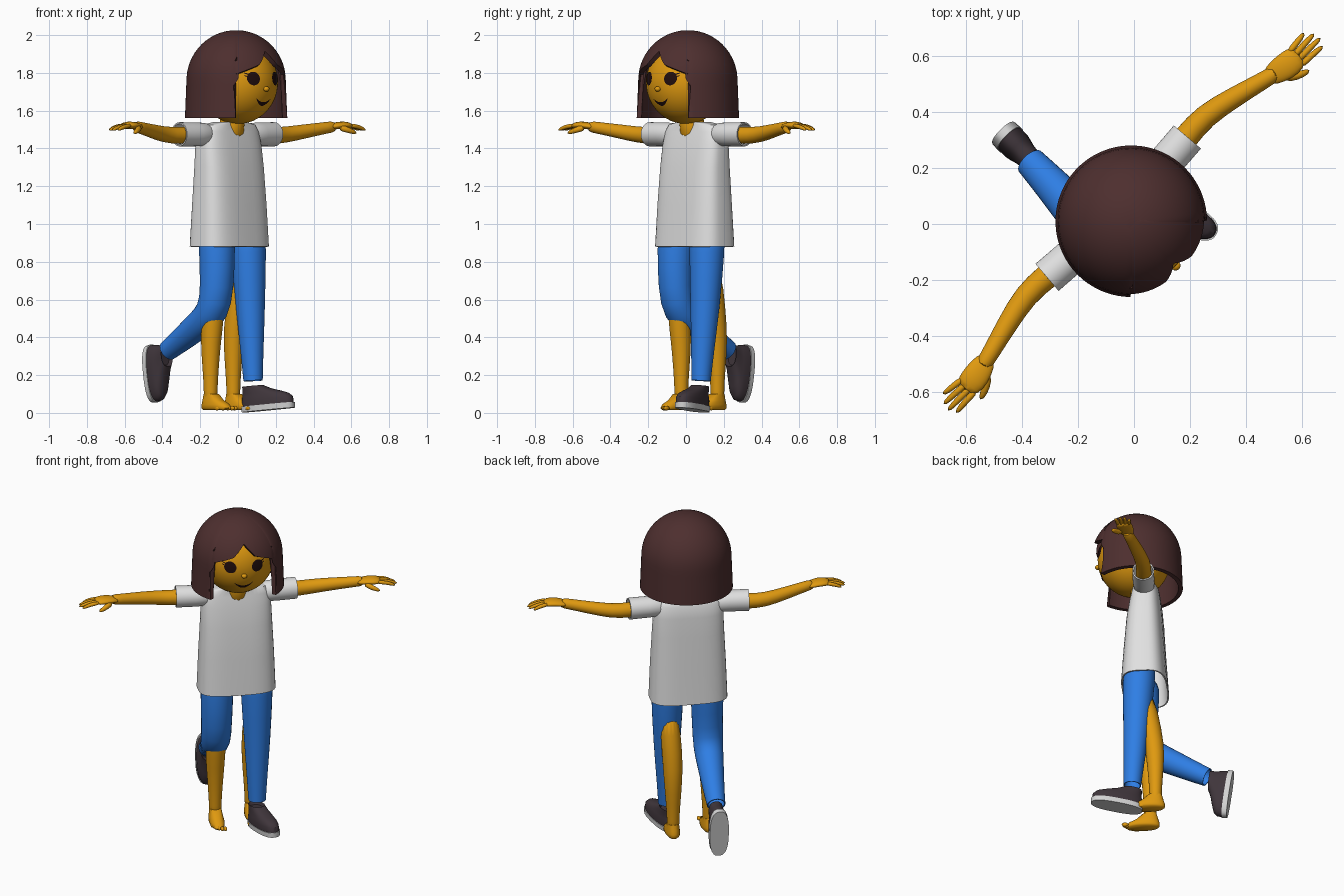
import bpy, bmesh
from math import sin, cos, pi, radians, sqrt, copysign
from mathutils import Matrix, Vector

cube = bpy.data.objects.get("Cube")
if cube:
    bpy.data.objects.remove(cube, do_unlink=True)

# The figure is built facing -y, then turned as a whole
TURN = Matrix.Rotation(radians(45), 4, 'Z')


def material(name, rgb):
    m = bpy.data.materials.new(name)
    m.use_nodes = True
    m.diffuse_color = (*rgb, 1)
    m.node_tree.nodes["Principled BSDF"].inputs["Base Color"].default_value = (*rgb, 1)
    return m


SKIN = material("golden skin", (0.74, 0.32, 0.005))
HAIR = material("dark brown hair", (0.075, 0.028, 0.028))
SHIRT = material("white shirt", (0.75, 0.75, 0.75))
JEANS = material("blue denim", (0.028, 0.21, 0.78))
SHOE = material("charcoal shoe", (0.05, 0.036, 0.044))
SOLE = material("pale sole", (0.66, 0.66, 0.66))
DARK = material("dark features", (0.014, 0.004, 0.004))


def finish(name, bm, mat, subdiv=0, thick=0, matrix=Matrix(), angle=40):
    bmesh.ops.recalc_face_normals(bm, faces=bm.faces)
    me = bpy.data.meshes.new(name)
    bm.to_mesh(me)
    bm.free()
    me.materials.append(mat)
    ob = bpy.data.objects.new(name, me)
    bpy.context.collection.objects.link(ob)
    ob.matrix_world = TURN @ matrix
    bpy.ops.object.select_all(action='DESELECT')
    bpy.context.view_layer.objects.active = ob
    ob.select_set(True)
    if subdiv:
        ob.modifiers.new("smooth", 'SUBSURF').levels = subdiv
        bpy.ops.object.modifier_apply(modifier="smooth")
    if thick:
        sol = ob.modifiers.new("thickness", 'SOLIDIFY')
        sol.thickness, sol.offset = thick, -1
        bpy.ops.object.modifier_apply(modifier="thickness")
    bpy.ops.object.shade_smooth_by_angle(angle=radians(angle))
    return ob


def skin_rings(rings, caps):
    """Join rings of points into a surface."""
    bm = bmesh.new()
    loops = [[bm.verts.new(p) for p in r] for r in rings]
    n = len(loops[0])
    for a, b in zip(loops, loops[1:]):
        for i in range(n):
            bm.faces.new((a[i], a[(i + 1) % n], b[(i + 1) % n], b[i]))
    for use, loop in zip(caps, (loops[0], loops[-1])):
        if use:
            bm.faces.new(loop)
    return bm


def stack(name, levels, mat, power=2.0, caps=(True, True), n=40, **kw):
    """Rounded sections stacked upward: (z, y centre, half width, half depth)."""
    def se(v):
        return copysign(abs(v) ** (2 / power), v)
    rings = [[(w * se(cos(2 * pi * i / n)), y + d * se(sin(2 * pi * i / n)), z)
              for i in range(n)] for z, y, w, d in levels]
    return finish(name, skin_rings(rings, caps), mat, **kw)


def tube(name, path, radii, mat, flat=1.0, caps=(True, True), n=14, subdiv=1, **kw):
    """Round limb along a path; flat squashes it along the frame's second axis."""
    pts = [Vector(p) for p in path]
    rings = []
    for i, (p, r) in enumerate(zip(pts, radii)):
        t = (pts[min(i + 1, len(pts) - 1)] - pts[max(i - 1, 0)]).normalized()
        u = t.cross(Vector((0, 0, 1)) if abs(t.x) > 0.6 else Vector((1, 0, 0))).normalized()
        v = t.cross(u)
        rings.append([p + u * r * cos(2 * pi * k / n) + v * r * flat * sin(2 * pi * k / n)
                      for k in range(n)])
    return finish(name, skin_rings(rings, caps), mat, subdiv=subdiv, **kw)


def ball(name, centre, size, mat, seg=32):
    bm = bmesh.new()
    bmesh.ops.create_uvsphere(bm, u_segments=seg, v_segments=seg // 2, radius=1)
    bm.transform(Matrix.Translation(centre) @ Matrix.Diagonal((*size, 1)))
    return finish(name, bm, mat, angle=60)


# Head, ears, nose and neck
HEAD_Z, HEAD_R, HEAD_H = 1.75, 0.212, 0.22
ball("head", (0, 0, HEAD_Z), (HEAD_R, HEAD_R, HEAD_H), SKIN, 48)
ball("nose", (0, -0.212, 1.715), (0.017, 0.016, 0.014), SKIN, 16)
tube("neck", [(0, 0.055, 1.44), (0, 0.045, 1.53), (0, 0.035, 1.62)], [0.075, 0.068, 0.062], SKIN)


def face_plate(name, columns):
    """Thin painted shape on the face: (x, upper z, lower z) columns."""
    bm = bmesh.new()
    rows = []
    for x, hi, lo in columns:
        col = []
        for k in range(5):
            z = lo + (hi - lo) * k / 4
            y = -HEAD_R * sqrt(1 - (x / HEAD_R) ** 2 - ((z - HEAD_Z) / HEAD_H) ** 2)
            col.append(bm.verts.new((x, y - 0.004, z)))
        rows.append(col)
    for a, b in zip(rows, rows[1:]):
        for k in range(4):
            bm.faces.new((a[k], b[k], b[k + 1], a[k + 1]))
    bmesh.ops.remove_doubles(bm, verts=bm.verts, dist=1e-5)
    finish(name, bm, DARK)


# Hair: a bowl whose lower edge follows the fringe, notch and side locks
def hair_edge(deg):
    a = abs(deg)
    if a > 45:
        return 1.56
    if a < 15:
        return 1.90 - 0.065 * a / 15
    return 1.835 - 0.045 * (a - 15) / 30


def hair_radius(z):
    if z > 1.76:
        return 0.237 * sqrt(max(0, 1 - ((z - 1.76) / 0.24) ** 2))
    return 0.237 + 0.04 * (1.76 - z)


def build_hair():
    angles = sorted({d for d in range(-180, 180, 4)} | {-45.3, -44.8, 44.8, 45.3, -15, 15})
    steps = 18
    rings = []
    for i in range(1, steps + 1):
        ring = []
        for d in angles:
            z = 2.0 - (2.0 - hair_edge(d)) * (i / steps) ** 2
            r = hair_radius(z)
            ring.append((r * sin(radians(d)), 0.014 - r * cos(radians(d)), z))
        rings.append(ring)
    finish("hair", skin_rings(rings, (True, False)), HAIR, thick=0.026)


build_hair()

# Mouth
face_plate("mouth", [(x, 1.645 + 7 * x * x, 1.645 + 7 * x * x - 0.02 * (1 - (x / 0.055) ** 2))
                     for x in [0.055 * k / 8 for k in range(-8, 9)]])

# Shirt body
stack("shirt_body", [(0.88, 0.065, 0.228, 0.135), (1.1, 0.065, 0.22, 0.12),
                     (1.3, 0.067, 0.21, 0.106), (1.42, 0.072, 0.205, 0.092),
                     (1.49, 0.075, 0.195, 0.08), (1.525, 0.07, 0.17, 0.066),
                     (1.54, 0.06, 0.095, 0.058)],
      SHIRT, power=3.2, caps=(False, True), thick=0.008)

# Jeans: straight left leg, bent right leg
tube("jeans_left_leg", [(0.115, 0.045, 1.02), (0.118, 0.04, 0.88), (0.118, 0.025, 0.55),
                        (0.114, 0.008, 0.3), (0.113, 0, 0.17)],
     [0.1, 0.098, 0.08, 0.061, 0.053], JEANS, caps=(True, False), thick=0.006)
tube("jeans_right_leg", [(-0.115, 0.045, 1.02), (-0.118, 0.04, 0.88), (-0.12, 0.035, 0.66),
                         (-0.12, 0.065, 0.53), (-0.116, 0.17, 0.47), (-0.108, 0.31, 0.39),
                         (-0.105, 0.42, 0.33)],
     [0.1, 0.1, 0.092, 0.09, 0.08, 0.066, 0.056], JEANS, caps=(True, False), thick=0.006)

# Shoes
SHOE_POSE = {
    "left": Matrix.Translation((0.137, -0.09, 0.015)) @ Matrix.Rotation(radians(18), 4, 'Z')
    @ Matrix.Rotation(radians(-5), 4, 'X'),
    "right": Matrix.Translation((-0.1, 0.555, 0.205)) @ Matrix.Rotation(radians(82), 4, 'X'),
}
for side, pose in SHOE_POSE.items():
    stack(side + "_shoe_sole", [(0, 0, 0.056, 0.152), (0.03, 0, 0.058, 0.155)],
          SOLE, power=2.6, matrix=pose)
    stack(side + "_shoe_upper", [(0.03, 0, 0.055, 0.15), (0.06, 0, 0.055, 0.148),
                                 (0.08, 0.008, 0.051, 0.136), (0.097, 0.03, 0.047, 0.11),
                                 (0.115, 0.06, 0.044, 0.08), (0.135, 0.08, 0.042, 0.058),
                                 (0.115, 0.08, 0.034, 0.048)],
          SHOE, power=2.4, matrix=pose)

# Paired parts
for side, s in (("left", 1), ("right", -1)):
    # Eye with two lashes
    face_plate(side + "_eye", [(s * (0.08 + 0.034 * cos(t)), 1.77 + 0.036 * sin(t),
                                1.77 - 0.036 * sin(t)) for t in [pi * k / 16 for k in range(17)]])
    for lift in (0, 0.014):
        face_plate(side + "_lash", [(s * 0.105, 1.782 + lift, 1.774 + lift),
                                    (s * 0.125, 1.788 + lift, 1.784 + lift)])
    ball(side + "_ear", (s * 0.235, 0.05, 1.755), (0.022, 0.034, 0.056), SKIN, 20)
    # Sleeve and arm
    tube(side + "_sleeve", [(s * 0.12, 0.073, 1.473), (s * 0.24, 0.076, 1.475),
                            (s * 0.355, 0.085, 1.475)], [0.064, 0.064, 0.065],
         SHIRT, caps=(True, False), n=20, thick=0.008)
    tube(side + "_arm", [(s * 0.2, 0.075, 1.473), (s * 0.36, 0.088, 1.468), (s * 0.45, 0.096, 1.472),
                         (s * 0.58, 0.066, 1.492), (s * 0.7, 0.033, 1.51), (s * 0.75, 0.022, 1.517)],
         [0.05, 0.046, 0.044, 0.038, 0.031, 0.032], SKIN)
    # Hand
    tube(side + "_palm", [(s * 0.70, 0.033, 1.511), (s * 0.75, 0.022, 1.52), (s * 0.80, 0.012, 1.524),
                          (s * 0.85, 0.01, 1.518)], [0.03, 0.046, 0.051, 0.042], SKIN, flat=0.42)
    for k, length in enumerate((0.09, 0.105, 0.1, 0.075)):
        y = -0.022 + 0.021 * k
        tube(side + "_finger", [(s * 0.82, y, 1.522), (s * (0.835 + length * 0.5), y * 1.1 + 0.002, 1.515),
                                (s * (0.84 + length), y * 1.3, 1.496)],
             [0.0135, 0.0125, 0.009], SKIN, n=8)
    tube(side + "_thumb", [(s * 0.75, -0.005, 1.512), (s * 0.785, -0.04, 1.498),
                           (s * 0.835, -0.056, 1.48)], [0.02, 0.017, 0.01], SKIN, n=8)
    # Bare leg and foot
    x, y = (0.1, 0.135) if s > 0 else (-0.12, 0.085)
    tube(side + "_bare_leg", [(s * 0.115, 0.065, 0.8), (x, y - 0.02, 0.52), (x, y, 0.38),
                              (x, y, 0.22), (x, y, 0.12), (x, y, 0.04)],
         [0.06, 0.062, 0.056, 0.043, 0.037, 0.038], SKIN)
    stack(side + "_foot", [(0.015, -0.045, 0.034, 0.09), (0.025, -0.045, 0.043, 0.1),
                           (0.045, -0.038, 0.043, 0.092), (0.065, -0.02, 0.039, 0.068),
                           (0.1, -0.005, 0.034, 0.044)],
          SKIN, power=2.3, matrix=Matrix.Translation((x, y, 0)), angle=60)
    for k in range(5):
        ball(side + "_toe", (x - s * (0.034 - 0.017 * k), y - 0.145 + 0.004 * k * k, 0.025),
             (0.011 - 0.0008 * k, 0.02, 0.012), SKIN, 12)
